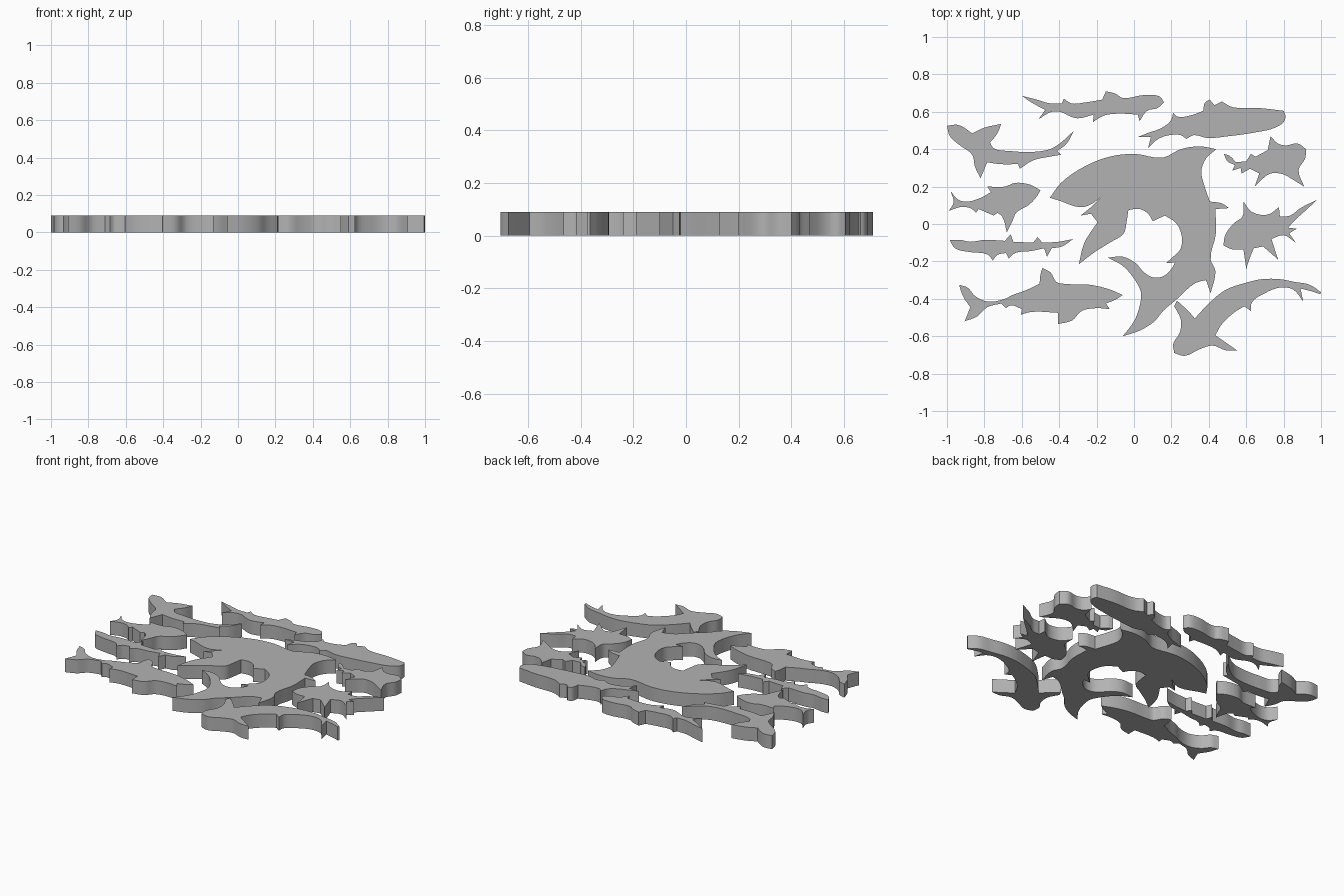
import bpy, bmesh, math
from mathutils import Vector

THICK = 0.09
grey = bpy.data.materials.new("plain_grey")
grey.diffuse_color = (0.45, 0.45, 0.45, 1)


def smooth_outline(pts, steps=4, corner=math.radians(50)):
    """Rounded closed outline that keeps sharp fin tips and notches."""
    p = [Vector(q) for q in pts]
    n = len(p)

    def tangent(i):
        a, b = p[i] - p[i - 1], p[(i + 1) % n] - p[i]
        if a.angle(b) > corner:
            return None
        return (a.normalized() + b.normalized()).normalized()

    tan = [tangent(i) for i in range(n)]
    out = []
    for i in range(n):
        j = (i + 1) % n
        chord = p[j] - p[i]
        t0 = tan[i] * chord.length if tan[i] else chord
        t1 = tan[j] * chord.length if tan[j] else chord
        for k in range(steps):
            t = k / steps
            out.append(p[i] * (2*t**3 - 3*t**2 + 1) + t0 * (t**3 - 2*t**2 + t)
                       + p[j] * (3*t**2 - 2*t**3) + t1 * (t**3 - t**2))
    return out


def plaque(name, pts):
    """Extrude an outline into a flat cut-out."""
    bm = bmesh.new()
    face = bm.faces.new([bm.verts.new((q.x, q.y, 0)) for q in smooth_outline(pts)])
    top = bmesh.ops.extrude_face_region(bm, geom=[face], use_keep_orig=True)["geom"]
    for v in top:
        if isinstance(v, bmesh.types.BMVert):
            v.co.z = THICK
    bmesh.ops.recalc_face_normals(bm, faces=bm.faces)
    caps = [f for f in bm.faces if len(f.verts) > 4]
    bmesh.ops.triangulate(bm, faces=caps)
    me = bpy.data.meshes.new(name)
    bm.to_mesh(me)
    bm.free()
    me.materials.append(grey)
    ob = bpy.data.objects.new(name, me)
    bpy.context.collection.objects.link(ob)
    bpy.ops.object.select_all(action='DESELECT')
    ob.select_set(True)
    bpy.context.view_layer.objects.active = ob
    bpy.ops.object.shade_smooth_by_angle(angle=math.radians(30))


# Large curled shark: back, fins, tail, belly, pectoral fin, mouth
plaque("large_shark", [
    (-.45, .14), (-.39, .22), (-.26, .31), (-.13, .36), (0, .375), (.155, .355),
    (.25, .40), (.35, .415), (.44, .40), (.385, .35), (.36, .28), (.375, .21),
    (.405, .12), (.47, .11), (.508, .085), (.435, .08), (.438, -.05), (.41, -.19),
    (.435, -.25), (.41, -.37), (.385, -.30), (.33, -.315), (.22, -.41),
    (.155, -.465), (.11, -.52), (.03, -.57), (-.06, -.60), (0, -.52), (.03, -.44),
    (.037, -.365), (-.005, -.285), (-.065, -.22), (-.14, -.18), (-.06, -.175),
    (.01, -.21), (.05, -.255), (.10, -.285), (.155, -.28), (.2, -.24), (.22, -.205),
    (.17, -.21), (.215, -.17), (.25, -.13), (.255, -.065), (.225, .005),
    (.165, .045), (.1, .015), (.075, .055), (.03, .08), (-.03, .075), (-.04, .01),
    (-.055, -.05), (-.13, -.1), (-.21, -.15), (-.295, -.215), (-.265, -.1),
    (-.195, .01), (-.23, .055), (-.285, .045), (-.23, .09), (-.18, .14), (-.24, .10),
    (-.29, .09), (-.4, .125)])

plaque("top_left_shark", [
    (-.6, .685), (-.52, .665), (-.45, .645), (-.385, .645), (-.375, .67),
    (-.335, .645), (-.26, .65), (-.17, .665), (-.15, .71), (-.095, .695),
    (-.065, .675), (.06, .69), (.14, .68), (.16, .65), (.125, .62), (.07, .605),
    (.03, .55), (.02, .585), (-.085, .59), (-.16, .58), (-.22, .545), (-.215, .585),
    (-.3, .565), (-.34, .575), (-.395, .6), (-.44, .6), (-.51, .56), (-.475, .61),
    (-.54, .645)])

plaque("top_right_shark", [
    (.81, .575), (.8, .605), (.67, .62), (.525, .625), (.47, .655), (.43, .635),
    (.405, .665), (.38, .65), (.37, .605), (.3, .58), (.23, .575), (.21, .595),
    (.195, .55), (.14, .51), (.075, .487), (.02, .465), (.09, .465), (.075, .405),
    (.13, .455), (.19, .475), (.25, .475), (.28, .455), (.32, .475), (.39, .46),
    (.51, .47), (.65, .49), (.755, .515), (.8, .545)])

plaque("upper_left_shark", [
    (-1, .525), (-.94, .53), (-.865, .485), (-.8, .515), (-.71, .535), (-.73, .485),
    (-.77, .435), (-.75, .405), (-.66, .39), (-.555, .385), (-.45, .4),
    (-.385, .44), (-.32, .5), (-.36, .43), (-.41, .39), (-.39, .37), (-.45, .36),
    (-.54, .34), (-.61, .295), (-.62, .32), (-.715, .32), (-.785, .33),
    (-.82, .245), (-.85, .305), (-.865, .37), (-.93, .42), (-.985, .47)])

plaque("middle_left_shark", [
    (-.5, .18), (-.555, .21), (-.635, .22), (-.69, .2), (-.785, .2), (-.765, .17),
    (-.82, .14), (-.89, .12), (-.94, .13), (-.98, .175), (-.965, .115),
    (-.99, .07), (-.93, .09), (-.875, .085), (-.845, .06), (-.83, .08),
    (-.75, .045), (-.73, .06), (-.705, .04), (-.68, -.045), (-.65, .015),
    (-.63, .06), (-.565, .1), (-.525, .14)])

plaque("slender_shark", [
    (-.985, -.085), (-.93, -.085), (-.875, -.095), (-.8, -.085), (-.69, -.09),
    (-.66, -.055), (-.645, -.095), (-.54, -.1), (-.515, -.07), (-.49, -.1),
    (-.405, -.095), (-.325, -.08), (-.385, -.12), (-.44, -.13), (-.465, -.175),
    (-.48, -.13), (-.555, -.145), (-.635, -.155), (-.67, -.185), (-.685, -.155),
    (-.73, -.165), (-.755, -.195), (-.78, -.165), (-.877, -.15), (-.957, -.13)])

plaque("lower_left_shark", [
    (-.06, -.38), (-.13, -.35), (-.235, -.325), (-.37, -.32), (-.415, -.31),
    (-.445, -.26), (-.49, -.235), (-.5, -.27), (-.505, -.32), (-.58, -.355),
    (-.65, -.38), (-.69, -.4), (-.78, -.415), (-.85, -.385), (-.89, -.34),
    (-.935, -.325), (-.915, -.385), (-.875, -.445), (-.905, -.52), (-.84, -.495),
    (-.785, -.445), (-.71, -.425), (-.685, -.45), (-.66, -.435), (-.6, -.455),
    (-.605, -.485), (-.55, -.47), (-.405, -.475), (-.405, -.535), (-.33, -.515),
    (-.28, -.465), (-.2, -.45), (-.13, -.455), (-.15, -.425), (-.1, -.405)])

plaque("lower_right_shark", [
    (1, -.365), (.94, -.325), (.86, -.31), (.78, -.295), (.685, -.295), (.595, -.315),
    (.485, -.355), (.395, -.43), (.325, -.505), (.29, -.465), (.23, -.41),
    (.215, -.44), (.25, -.51), (.245, -.58), (.21, -.64), (.215, -.69), (.27, -.705),
    (.35, -.67), (.42, -.65), (.49, -.675), (.55, -.675), (.5, -.64), (.435, -.595),
    (.47, -.535), (.54, -.47), (.59, -.44), (.625, -.465), (.63, -.42), (.7, -.37),
    (.78, -.34), (.85, -.35), (.905, -.415), (.89, -.345), (.95, -.36), (.995, -.375)])

plaque("middle_right_shark", [
    (.478, -.115), (.487, -.06), (.535, .005), (.58, .04), (.585, .12), (.63, .065),
    (.715, .05), (.775, .09), (.78, .04), (.835, .045), (.89, .085), (.98, .13),
    (.915, .07), (.85, .01), (.825, -.02), (.87, -.025), (.83, -.05), (.865, -.1),
    (.8, -.06), (.735, -.08), (.77, -.19), (.69, -.12), (.64, -.13), (.62, -.18),
    (.6, -.24), (.585, -.135), (.525, -.135)])

plaque("upper_right_shark", [
    (.48, .375), (.51, .365), (.545, .33), (.6, .335), (.625, .375), (.65, .36),
    (.715, .395), (.73, .47), (.77, .43), (.81, .42), (.875, .43), (.92, .40),
    (.915, .35), (.88, .29), (.91, .2), (.845, .24), (.8, .265), (.73, .27),
    (.645, .2), (.67, .27), (.62, .295), (.575, .27), (.57, .3), (.525, .285),
    (.54, .315), (.5, .335)])
